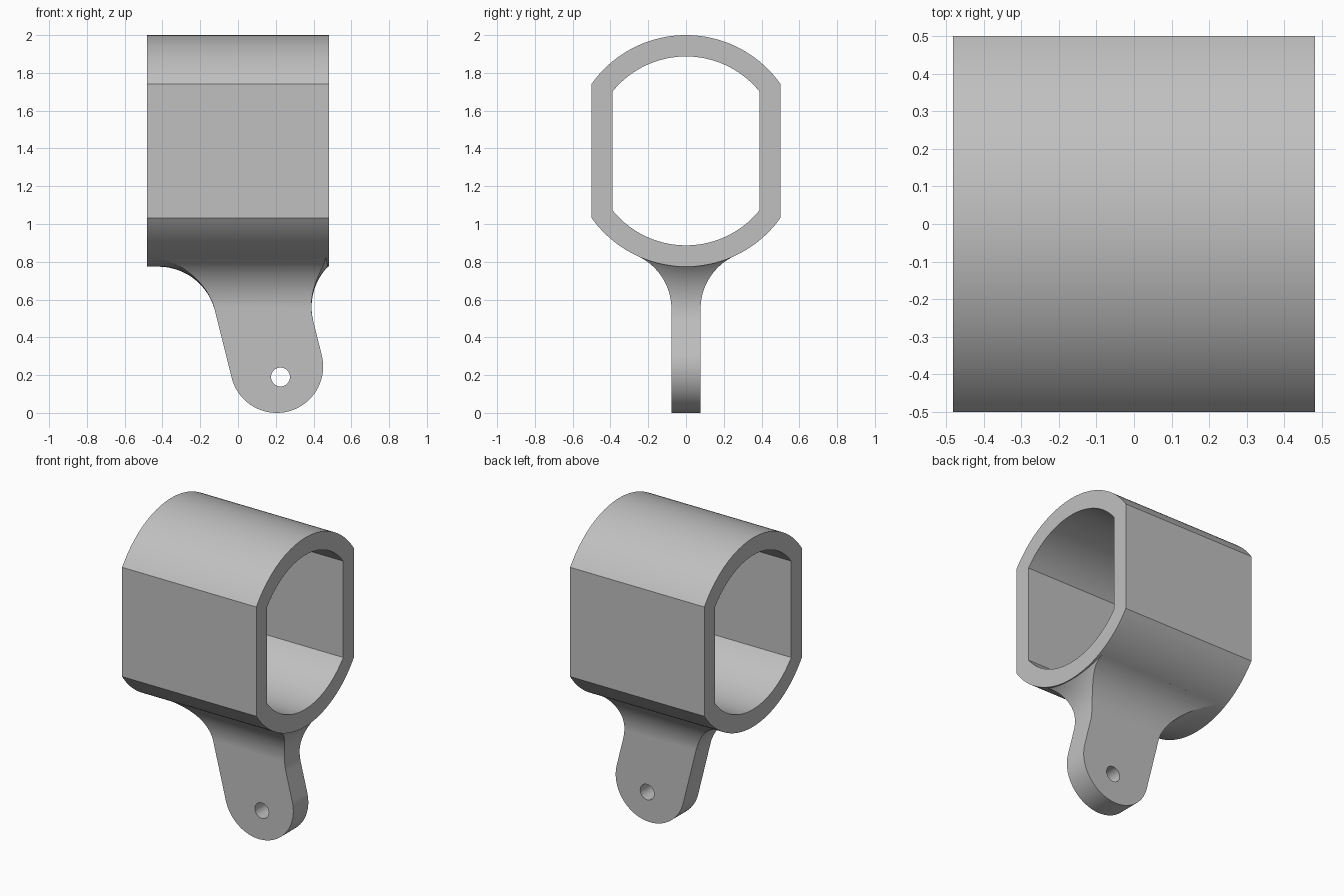
import bpy, bmesh
from math import sin, cos, radians, sqrt, atan2, degrees, pi

default = bpy.data.objects.get("Cube")
if default:
    bpy.data.objects.remove(default, do_unlink=True)

HALF_LEN = 0.482                  # sleeve half length along x
RING_Z, OUTER, INNER = 1.387, 0.613, 0.5
FLAT_OUT, FLAT_IN = 0.5, 0.39     # flat walls of the sleeve
THICK = 0.077                     # tab half thickness
FILLET = 0.3085
TAB_X, TAB_R = 0.205, 0.246       # rounded tab end
LEAN = atan2(1, 4)                # slant of the tab sides

grey = bpy.data.materials.new("plain grey")
grey.use_nodes = True
colour = (0.53, 0.53, 0.53, 1)
grey.diffuse_color = colour
grey.node_tree.nodes["Principled BSDF"].inputs["Base Color"].default_value = colour


def arc(cx, cy, r, start, end, n=24):
    """Points on an arc, angles in radians."""
    steps = [start + (end - start) * i / n for i in range(n + 1)]
    return [(cx + r * cos(a), cy + r * sin(a)) for a in steps]


def loft(name, loops, closed=False):
    """Skin matching loops; cap the ends unless the loops close on themselves."""
    bm = bmesh.new()
    rows = [[bm.verts.new(p) for p in loop] for loop in loops]
    pairs = list(zip(rows, rows[1:]))
    if closed:
        pairs.append((rows[-1], rows[0]))
    else:
        bm.faces.new(rows[0])
        bm.faces.new(rows[-1])
    for a, b in pairs:
        for i in range(len(a)):
            j = (i + 1) % len(a)
            bm.faces.new((a[i], a[j], b[j], b[i]))
    bmesh.ops.recalc_face_normals(bm, faces=bm.faces)
    mesh = bpy.data.meshes.new(name)
    bm.to_mesh(mesh)
    bm.free()
    mesh.materials.append(grey)
    obj = bpy.data.objects.new(name, mesh)
    bpy.context.collection.objects.link(obj)
    return obj


def combine(target, other, operation):
    """Apply a boolean and discard the second object."""
    bpy.context.view_layer.objects.active = target
    mod = target.modifiers.new("combine", 'BOOLEAN')
    mod.operation, mod.solver, mod.object = operation, 'EXACT', other
    bpy.ops.object.modifier_apply(modifier=mod.name)
    bpy.data.objects.remove(other, do_unlink=True)


# Sleeve: round tube with two flattened sides
def sleeve_section(r, flat):
    a = atan2(sqrt(r * r - flat * flat), flat)
    return arc(0, RING_Z, r, a, pi - a, 48) + arc(0, RING_Z, r, pi + a, 2 * pi - a, 48)


outer, inner = sleeve_section(OUTER, FLAT_OUT), sleeve_section(INNER, FLAT_IN)
sleeve = loft("mounting_sleeve", [[(x, y, z) for y, z in section] for x, section in (
    (-HALF_LEN, outer), (HALF_LEN, outer), (HALF_LEN, inner), (-HALF_LEN, inner))], closed=True)


# Tab outline: slanted rounded tongue, side fillets follow the sleeve's underside
def tab_outline(y):
    under = RING_Z - sqrt(OUTER ** 2 - y * y)
    edge = HALF_LEN - 0.0005
    nx, nz = cos(LEAN), sin(LEAN)
    middle = TAB_X * nx + TAB_R * nz
    left_z = under - FILLET
    left_x = (middle - TAB_R - FILLET - left_z * nz) / nx
    right_z = under - 0.214
    right_x = (middle + TAB_R + FILLET - right_z * nz) / nx
    pts = [(-edge, RING_Z), (-edge, under + 0.02), (left_x, under + 0.02)]
    pts += arc(left_x, left_z, FILLET, pi / 2, LEAN)
    pts += arc(TAB_X, TAB_R, TAB_R, pi + LEAN, 2 * pi + LEAN, 40)
    right = arc(right_x, right_z, FILLET, pi + LEAN, radians(136))
    pts += right + [(edge, under + 0.04), (edge, RING_Z)]
    return [(min(x, edge), y, z) for x, z in pts]


tab = loft("tab", [tab_outline(0.27 * i / 8) for i in range(-8, 9)])

# Tab side profile: thin plate flaring into the sleeve
fillet_x, fillet_z = THICK + FILLET, 0.55
to_ring = atan2(RING_Z - fillet_z, -fillet_x)
half = [(THICK, -0.1)] + arc(fillet_x, fillet_z, FILLET, pi, to_ring)
crown = arc(0, RING_Z, 0.56, to_ring - pi, -to_ring, 24)
profile = half + crown + [(-y, z) for y, z in reversed(half)]
flare = loft("tab_flare", [[(x, y, z) for y, z in profile] for x in (-0.6, 0.6)])
combine(tab, flare, 'INTERSECT')

# Bolt hole through the tab
hole = loft("bolt_hole", [[(x, y, z) for x, z in arc(0.225, 0.19, 0.05, 0, 2 * pi, 32)[:-1]]
                          for y in (-0.3, 0.3)])
combine(tab, hole, 'DIFFERENCE')
combine(sleeve, tab, 'UNION')

# Smooth curves, crisp edges
bpy.ops.object.select_all(action='DESELECT')
sleeve.select_set(True)
bpy.context.view_layer.objects.active = sleeve
bpy.ops.object.shade_smooth_by_angle(angle=radians(25))
weighted = sleeve.modifiers.new("even_shading", 'WEIGHTED_NORMAL')
weighted.keep_sharp = True
